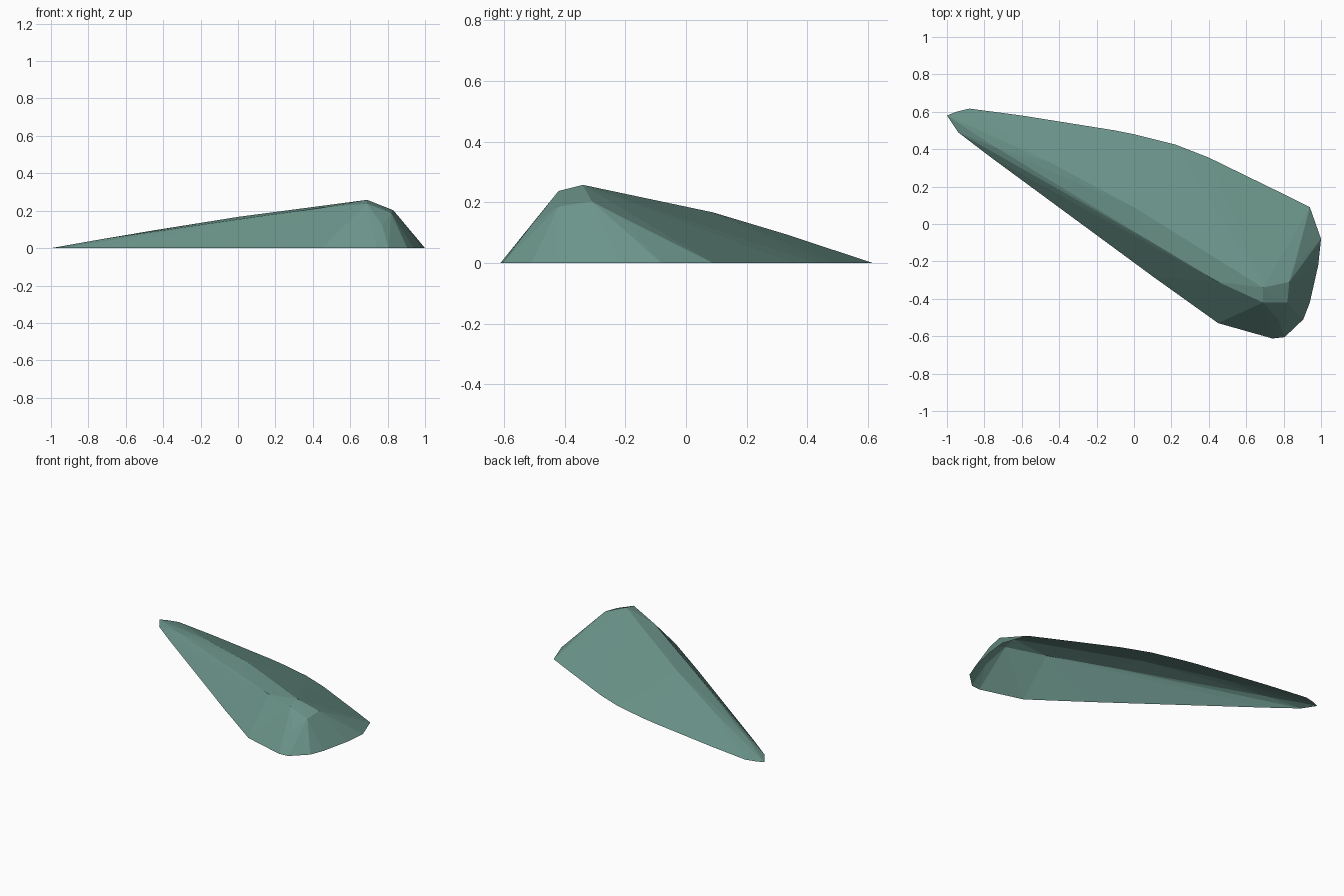
import bpy, bmesh

if "Cube" in bpy.data.objects:
    bpy.data.objects.remove(bpy.data.objects["Cube"])

# Ground outline (x, y), drawn clockwise from the thin tail
outline = [(-1, .58), (-.95, .60), (-.88, .617), (-.6, .58), (-.1, .5), (0, .48),
           (.22, .425), (.4, .355), (.6, .255), (.8, .16), (.94, .09), (1, -.08),
           (.985, -.22), (.94, -.42), (.905, -.51), (.805, -.605), (.74, -.612),
           (.45, -.53), (.1, -.28), (-.25, 0), (-.5, .175), (-.77, .36), (-.94, .49)]

# Crest, steep front shoulder and blunt right-hand end (x, y, z)
crest = [(.69, -.34, .258), (.18, -.02, .19), (0, .09, .167), (-.45, .33, .095), (-.74, .41, .046)]
shoulder = [(.69, -.42, .238), (.45, -.31, .216), (.1, -.1, .168), (-.2, .1, .125)]
blunt_end = [(.83, -.31, .203), (.82, -.42, .187), (.86, -.22, .155), (.77, -.51, .125)]

bm = bmesh.new()
for p in [(x, y, 0) for x, y in outline] + crest + shoulder + blunt_end:
    bm.verts.new(p)

# Faceted shell wrapped around the points, open underneath
hull = bmesh.ops.convex_hull(bm, input=bm.verts)
loose = {g for g in hull["geom_interior"] + hull["geom_unused"] if isinstance(g, bmesh.types.BMVert)}
bmesh.ops.delete(bm, geom=list(loose), context='VERTS')
bmesh.ops.recalc_face_normals(bm, faces=bm.faces)
base = [f for f in bm.faces if all(v.co.z < .001 for v in f.verts)]
bmesh.ops.delete(bm, geom=base, context='FACES')

mesh = bpy.data.meshes.new("rock_shell")
bm.to_mesh(mesh)
bm.free()

mat = bpy.data.materials.new("grey_green")
mat.diffuse_color = (.147, .296, .253, 1)
mat.use_nodes = True
mat.node_tree.nodes["Principled BSDF"].inputs["Base Color"].default_value = mat.diffuse_color
mesh.materials.append(mat)
rock = bpy.data.objects.new("rock_shell", mesh)
bpy.context.collection.objects.link(rock)
